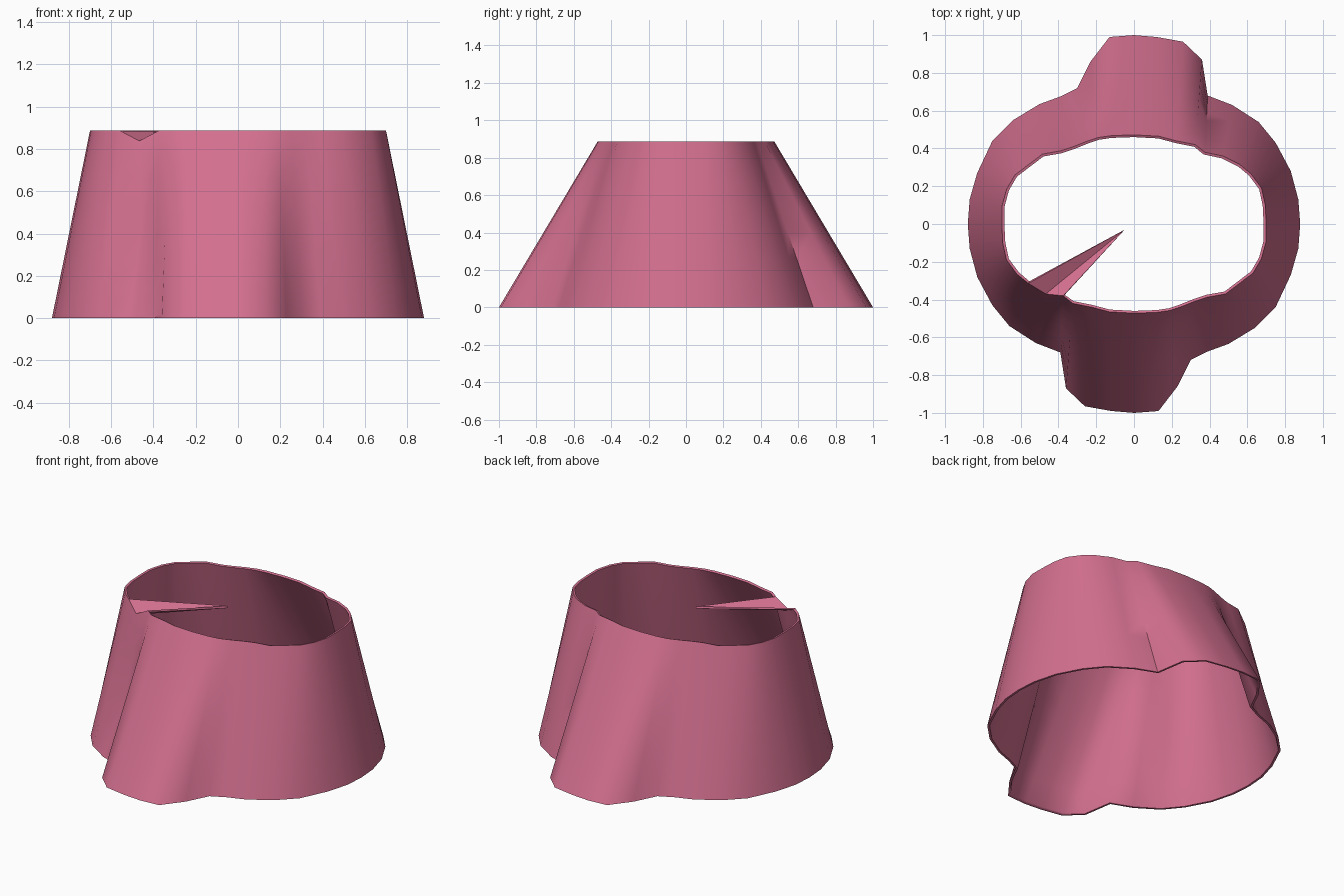
import bpy, bmesh, math
from mathutils import Vector

if "Cube" in bpy.data.objects:
    bpy.data.objects.remove(bpy.data.objects["Cube"])

HEIGHT = 0.887
# Half outlines of hem and waist; the other half is the same turned by 180 degrees
HEM = [(.88, 0), (.87, .13), (.83, .28), (.75, .43), (.66, .54), (.52, .63), (.39, .68),
       (.36, .87), (.26, .965), (.12, .99), (0, 1), (-.13, .99), (-.23, .86), (-.30, .72),
       (-.39, .675), (-.5, .635), (-.64, .55), (-.75, .44), (-.83, .27), (-.87, .13)]
WAIST = [(.70, 0), (.695, .1), (.675, .19), (.62, .265), (.56, .315), (.47, .36), (.375, .38),
         (.325, .42), (.225, .44), (.13, .465), (0, .472), (-.12, .468), (-.19, .458),
         (-.25, .438), (-.32, .41), (-.385, .388), (-.485, .37), (-.63, .26), (-.675, .183),
         (-.70, .09)]
LEVELS = [0, .015, .15, .3, .45, .6, .75, .87, .945, 1]
FOLD = 25                              # column that is pulled in as a pointed fold
TIP = Vector((-.05, -.03, .87))


def full(half):
    return [Vector(p) for p in half] + [-Vector(p) for p in half]


# Skirt: lofted wall from the flared hem to the oval waist
bm = bmesh.new()
rings = []
hem, waist = full(HEM), full(WAIST)
for t in LEVELS:
    ring = []
    for i, (a, b) in enumerate(zip(hem, waist)):
        p = a.lerp(b, t)
        if i in (FOLD - 1, FOLD):      # soft dent running down below the fold
            p *= 1 - .07 * math.sin(math.pi * min(t, .97)) * (1 if i == FOLD else .3)
        co = Vector((p.x, p.y, t * HEIGHT))
        if t == 1 and i == FOLD:
            co = TIP
        ring.append(bm.verts.new(co))
    rings.append(ring)

n = len(hem)
for low, high in zip(rings, rings[1:]):
    for i in range(n):
        j = (i + 1) % n
        a, b, c, d = low[i], low[j], high[j], high[i]
        if high is rings[-1] and i == FOLD - 1:      # two sides of the pointed fold
            bm.faces.new((a, b, d))
            bm.faces.new((b, c, d))
        elif high is rings[-1] and i == FOLD:
            bm.faces.new((a, b, c))
            bm.faces.new((a, c, d))
        else:
            bm.faces.new((a, b, c, d))

mesh = bpy.data.meshes.new("skirt")
bm.to_mesh(mesh)
bm.free()
skirt = bpy.data.objects.new("skirt", mesh)
bpy.context.collection.objects.link(skirt)

# Cloth thickness, added on the inside
wall = skirt.modifiers.new("cloth_thickness", 'SOLIDIFY')
wall.thickness = .014
wall.offset = -1

pink = bpy.data.materials.new("rose pink")
pink.diffuse_color = (.65, .16, .275, 1)
pink.use_nodes = True
pink.node_tree.nodes["Principled BSDF"].inputs["Base Color"].default_value = pink.diffuse_color
mesh.materials.append(pink)

bpy.context.view_layer.objects.active = skirt
skirt.select_set(True)
bpy.ops.object.modifier_apply(modifier=wall.name)
# Keep the cloth standing flat on the floor
for v in skirt.data.vertices:
    v.co.z = min(max(v.co.z, 0), HEIGHT)
bpy.ops.object.shade_smooth_by_angle(angle=math.radians(55))
